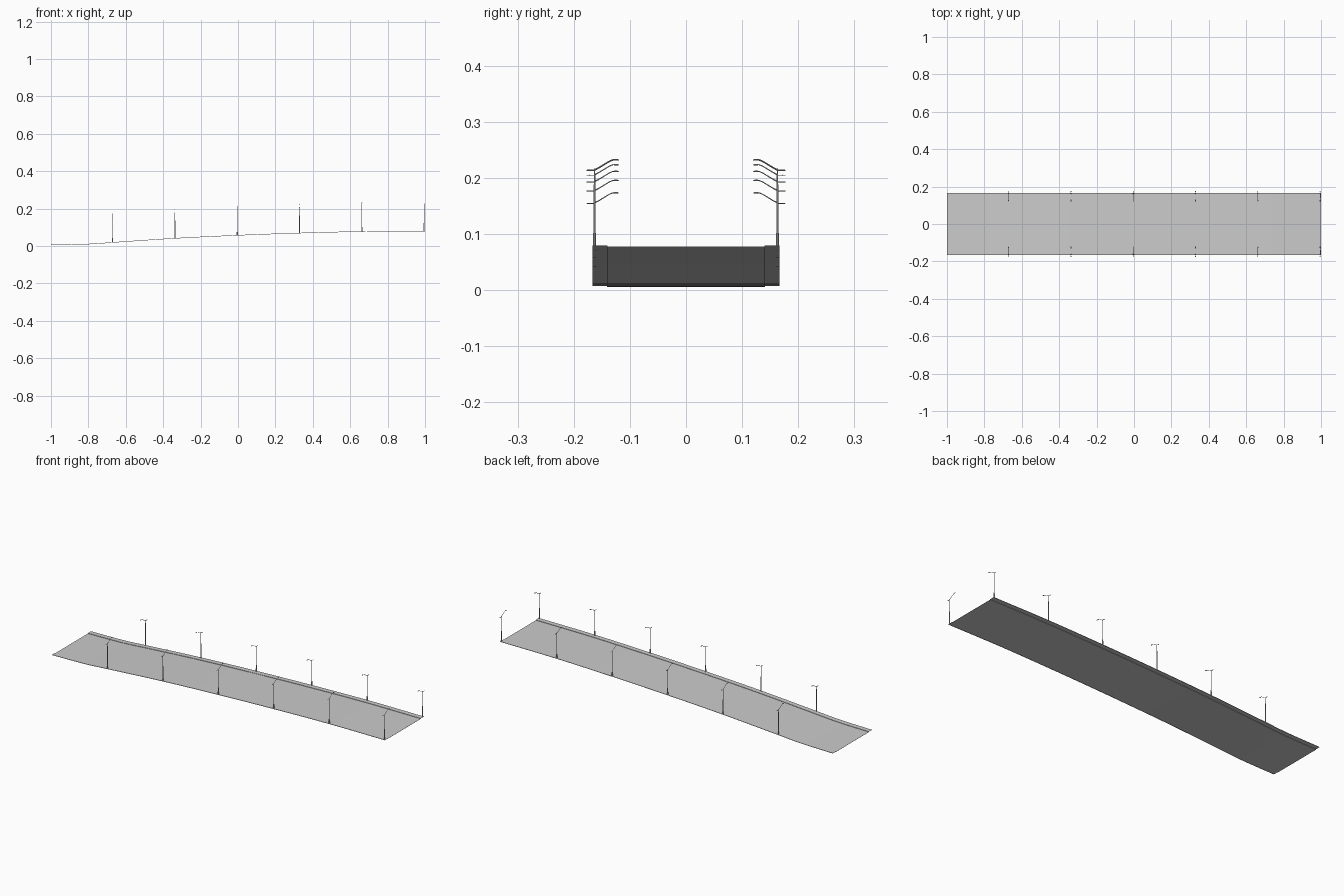
import bpy, bmesh, math
from mathutils import Vector

if "Cube" in bpy.data.objects:
    bpy.data.objects.remove(bpy.data.objects["Cube"])

# rise of the road along x
RISE = [(-1, .006), (-.8, .010), (-.667, .019), (-.333, .041), (0, .057),
        (.333, .069), (.667, .077), (1, .078)]


def road_z(x):
    """Smooth (Hermite) interpolation of the rise points."""
    n = len(RISE)

    def slope(i):
        a, b = RISE[max(i - 1, 0)], RISE[min(i + 1, n - 1)]
        return (b[1] - a[1]) / (b[0] - a[0])
    for i in range(n - 1):
        (x0, z0), (x1, z1) = RISE[i], RISE[i + 1]
        if x <= x1 or i == n - 2:
            h = x1 - x0
            t = (x - x0) / h
            return ((2*t**3 - 3*t**2 + 1) * z0 + (t**3 - 2*t**2 + t) * h * slope(i)
                    + (3*t**2 - 2*t**3) * z1 + (t**3 - t**2) * h * slope(i + 1))


def finish(name, bm):
    bmesh.ops.recalc_face_normals(bm, faces=bm.faces)
    me = bpy.data.meshes.new(name)
    bm.to_mesh(me)
    bm.free()
    ob = bpy.data.objects.new(name, me)
    bpy.context.collection.objects.link(ob)
    bpy.ops.object.select_all(action='DESELECT')
    ob.select_set(True)
    bpy.context.view_layer.objects.active = ob
    bpy.ops.object.shade_smooth_by_angle(angle=math.radians(35))
    return ob


def sweep_deck(name, profile, steps=40):
    """Sweep a closed (y, dz) profile along the rising road."""
    bm = bmesh.new()
    rings = []
    for i in range(steps + 1):
        x = -1 + 2 * i / steps
        rings.append([bm.verts.new((x, y, road_z(x) + dz)) for y, dz in profile])
    n = len(profile)
    for a, b in zip(rings, rings[1:]):
        for j in range(n):
            k = (j + 1) % n
            bm.faces.new((a[j], a[k], b[k], b[j]))
    bm.faces.new(rings[0])
    bm.faces.new(rings[-1])
    return finish(name, bm)


def tube(bm, points, radii, sides=8, flat=1.0):
    """Tapered tube through points lying in the y-z plane."""
    pts = [Vector(p) for p in points]
    rings = []
    for i, p in enumerate(pts):
        d = (pts[min(i + 1, len(pts) - 1)] - pts[max(i - 1, 0)]).normalized()
        u = Vector((1, 0, 0))
        v = d.cross(u)
        ring = []
        for k in range(sides):
            a = 2 * math.pi * (k + .5) / sides
            ring.append(bm.verts.new(p + radii[i] * (u * math.cos(a) + v * math.sin(a) * flat)))
        rings.append(ring)
    for a, b in zip(rings, rings[1:]):
        for j in range(sides):
            k = (j + 1) % sides
            bm.faces.new((a[j], a[k], b[k], b[j]))
    bm.faces.new(rings[0])
    bm.faces.new(rings[-1])


def lamp(name, x, side):
    z = road_z(x) + .002

    def P(y, h):
        return (x, side * y, z + h)
    bm = bmesh.new()
    # base sleeve and tapering pole
    tube(bm, [P(.163, -.001), P(.163, .022)], [.0032, .0028])
    tube(bm, [P(.163, .022), P(.163, .137)], [.0022, .0013])
    # short outer arm with its small lamp
    tube(bm, [P(.163, .134), P(.170, .134)], [.0008, .0008], 6)
    tube(bm, [P(.169, .134), P(.1715, .134), P(.1775, .134)], [.001, .0022, .0016], 8, .45)
    # long arm rising over the road and its lamp head
    tube(bm, [P(.163, .135), P(.155, .139), P(.137, .150), P(.130, .153)],
         [.0012, .001, .0009, .0009], 6)
    tube(bm, [P(.131, .1525), P(.128, .153), P(.122, .153), P(.120, .1525)],
         [.001, .0026, .0026, .0016], 8, .5)
    return finish(name, bm)


# road surface
T = .0006
sweep_deck("road_deck", [(-.14, 0), (.14, 0), (.14, -T), (-.14, -T)])

# raised sidewalks with curb and outer lip
for side, label in ((-1, "front"), (1, "back")):
    section = [(.140, -T), (.140, .002), (.167, .002), (.167, 0),
               (.1664, 0), (.1664, .0014), (.1406, .0014), (.1406, -T)]
    sweep_deck(label + "_sidewalk", [(side * y, dz) for y, dz in section])

    # street lamps
    for i in range(6):
        lamp(f"{label}_street_lamp_{i + 1}", -.670 + i * .333, side)
